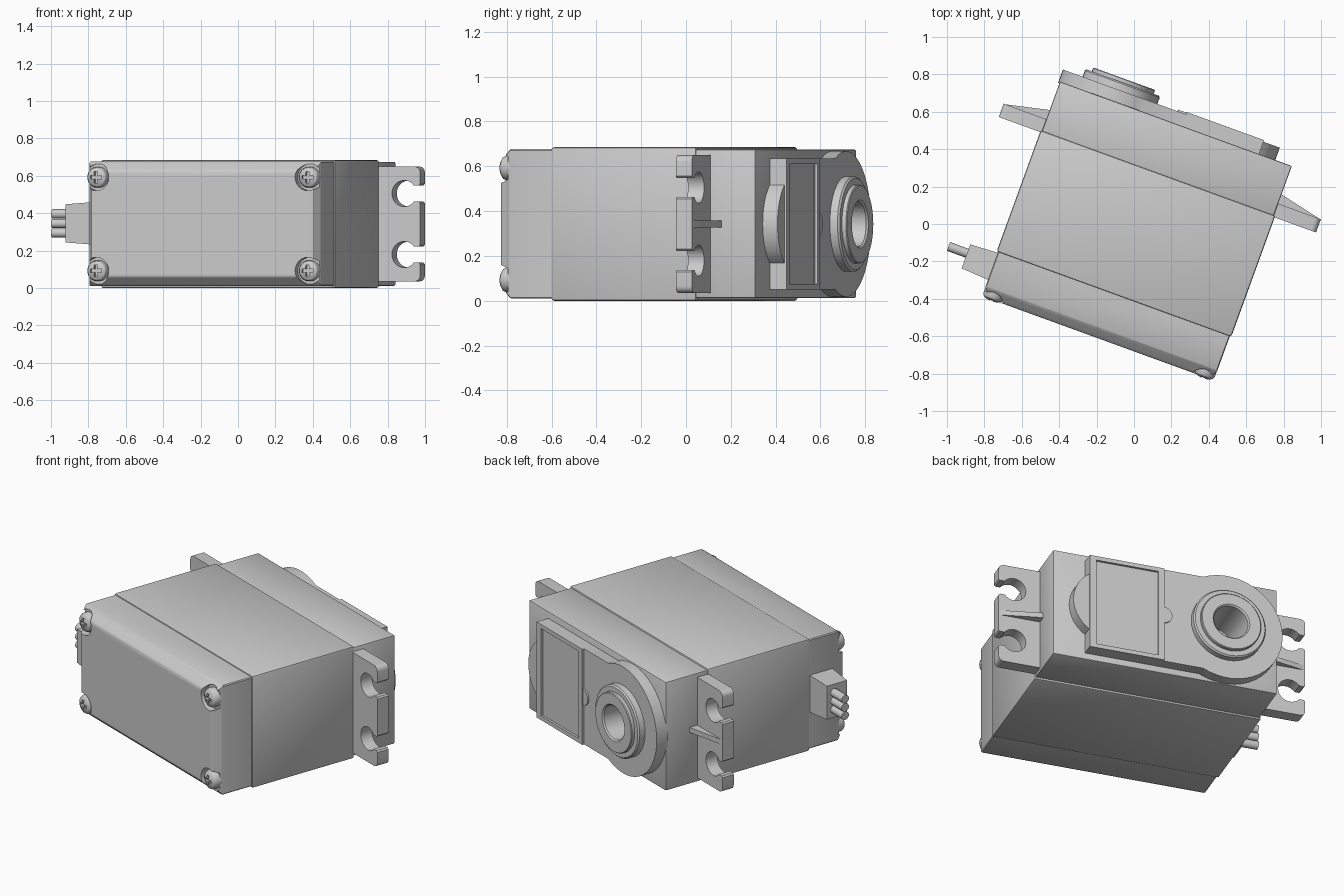
import bpy, bmesh, math
from mathutils import Matrix, Vector

if "Cube" in bpy.data.objects:
    bpy.data.objects.remove(bpy.data.objects["Cube"])

# Built in local axes (x = length, y = shaft axis, z up), turned 20 degrees at the end
UC, ZC = 0.0275, 0.3425
SX, BOSS_R = -0.315, 0.325          # output shaft position, big disc radius
parts, cutters = [], []


def finish(name, bm, cutter=False):
    bmesh.ops.remove_doubles(bm, verts=bm.verts, dist=1e-5)
    bmesh.ops.recalc_face_normals(bm, faces=bm.faces)
    me = bpy.data.meshes.new(name)
    bm.to_mesh(me)
    bm.free()
    ob = bpy.data.objects.new(name, me)
    bpy.context.collection.objects.link(ob)
    ob.hide_render = cutter
    (cutters if cutter else parts).append(ob)
    return ob


def loft(name, rings, cutter=False):
    """Skin a list of equal-length vertex rings and cap both ends."""
    bm = bmesh.new()
    vs = [[bm.verts.new(p) for p in r] for r in rings]
    n = len(vs[0])
    for a, b in zip(vs, vs[1:]):
        for i in range(n):
            bm.faces.new((a[i], a[(i + 1) % n], b[(i + 1) % n], b[i]))
    bm.faces.new(vs[0])
    bm.faces.new(vs[-1])
    return finish(name, bm, cutter)


def prism(name, pts, y0, y1, cutter=False):
    return loft(name, [[(u, y, z) for u, z in pts] for y in (y0, y1)], cutter)


def rect(u0, u1, z0, z1):
    return [(u0, z0), (u1, z0), (u1, z1), (u0, z1)]


def arc(cu, cz, r, a0, a1, n):
    return [(cu + r * math.cos(math.radians(a0 + (a1 - a0) * i / n)),
             cz + r * math.sin(math.radians(a0 + (a1 - a0) * i / n))) for i in range(n + 1)]


def circle(cu, cz, r, n):
    return arc(cu, cz, r, 0, 360, n)[:-1]


def lathe(name, profile, cu, cz, n):
    bm = bmesh.new()
    vs = [bm.verts.new((cu + r, y, cz)) for r, y in profile]
    es = [bm.edges.new(p) for p in zip(vs, vs[1:])]
    bmesh.ops.spin(bm, geom=vs + es, cent=(cu, 0, cz), axis=(0, 1, 0),
                   angle=math.tau, steps=n, use_merge=False)
    return finish(name, bm)


def cut(ob, cutter):
    m = ob.modifiers.new("cut", 'BOOLEAN')
    m.object, m.operation, m.solver = cutter, 'DIFFERENCE', 'EXACT'


def bevel(ob, w, seg=2):
    m = ob.modifiers.new("bevel", 'BEVEL')
    m.width, m.segments, m.limit_method = w, seg, 'ANGLE'


# Three-piece case
middle = prism("middle_case", rect(-0.64, 0.695, 0.0, 0.685), -0.39, 0.30)
bevel(middle, 0.012)
upper = prism("upper_case", rect(-0.632, 0.687, 0.012, 0.675), 0.28, 0.58)
bevel(upper, 0.008)
sections = [(-0.37, 0, 0), (-0.585, 0, 0), (-0.64, 0.03, 0.05)]
lid = loft("bottom_lid", [[(u, y, z) for u, z in rect(-0.632 + du, 0.687 - du, 0.01 + dz, 0.677 - dz)]
                          for y, du, dz in sections])
bevel(lid, 0.005, 1)

# Cross-head screws in corner pockets
for i, su in enumerate((-1, 1)):
    for j, sz in enumerate((-1, 1)):
        u, z = UC + su * 0.602, ZC + sz * 0.25
        cut(lid, prism("pocket_cutter", circle(u, z, 0.072, 24), -0.7, -0.597, True))
        screw = lathe(f"screw_{i}{j}", [(0, -0.58), (0.056, -0.58), (0.056, -0.622), (0.05, -0.634),
                                        (0.036, -0.643), (0.018, -0.648), (0, -0.649)], u, z, 24)
        a, b = 0.009, 0.031
        quarter = [(b, -a), (b, a), (a, a)]
        cross = []
        for k in range(4):
            c, s = round(math.cos(k * math.pi / 2)), round(math.sin(k * math.pi / 2))
            cross += [(u + c * p - s * q, z + s * p + c * q) for p, q in quarter]
        cut(screw, prism("cross_cutter", cross, -0.7, -0.625, True))

# Mounting flanges with open screw slots, plus stiffening ribs
half = [(0.93, 0.112), (0.922, 0.12)] + arc(0.84, 0.163, 0.07, -38, -322, 20)
half += [(0.922, 0.206), (0.93, 0.214)] + arc(0.90, 0.277, 0.03, 0, 90, 5) + [(0.66, 0.307)]
outline = [(u, ZC + d) for u, d in half] + [(u, ZC - d) for u, d in reversed(half)]
rib = [(0.66, 0.36), (0.66, 0.418), (0.69, 0.418), (0.92, 0.366), (0.92, 0.36)]
for side, s in (("right", 1), ("left", -1)):
    def flip(u):
        return UC + s * (u - UC)
    prism(f"flange_{side}", [(flip(u), z) for u, z in outline], 0.29, 0.366)
    loft(f"flange_rib_{side}", [[(flip(u), y, z) for u, y in rib] for z in (ZC - 0.015, ZC + 0.015)])

# Keyhole-shaped top plate and raised panel block
ang = math.degrees(math.asin(0.292 / BOSS_R))
keyhole = arc(SX, ZC, BOSS_R, ang, 360 - ang, 30) + [(0.1, ZC - 0.292), (0.1, ZC + 0.292)]
plate = prism("top_plate", keyhole, 0.57, 0.646)
block = prism("panel_block", rect(0.06, 0.5, ZC - 0.292, ZC + 0.292), 0.57, 0.659)
cut(block, prism("panel_cutter", rect(0.095, 0.46, ZC - 0.267, ZC + 0.267), 0.645, 0.7, True))
prism("panel_tab", arc(0.062, ZC, 0.05, 90, 270, 12), 0.6, 0.655)
r = 0.211
ha = math.degrees(math.asin(0.175 / r))
prism("end_bump", arc(0.593 - r, ZC, r, -ha, ha, 14) + [(0.48, ZC + 0.175), (0.48, ZC - 0.175)], 0.57, 0.65)

# Output collar with deep bore
lathe("output_collar", [(0, 0.44), (0.1, 0.44), (0.1, 0.704), (0.108, 0.712), (0.172, 0.712), (0.176, 0.708),
                        (0.176, 0.69), (0.205, 0.69), (0.213, 0.682), (0.213, 0.43), (0, 0.43)], SX, ZC, 40)
bore = prism("bore_cutter", circle(SX, ZC, 0.15, 32), 0.435, 0.8, True)
cut(upper, bore)
cut(plate, bore)

# Cable grommet and three wires
loft("cable_grommet", [[(x, y, z) for y, z in rect(*b)] for x, b in (
    (-0.62, (-0.548, -0.393, 0.232, 0.46)), (-0.785, (-0.538, -0.402, 0.244, 0.448)))])
for k in (-1, 0, 1):
    loft(f"wire_{k + 2}", [[(x, y, z) for y, z in circle(-0.452, ZC + 0.003 + k * 0.051, 0.025, 16)]
                           for x in (-0.77, -0.891)])

# Bake modifiers, turn the whole assembly, set shading
dg = bpy.context.evaluated_depsgraph_get()
turn = Matrix.Rotation(math.radians(-20), 4, 'Z')
baked = [bpy.data.meshes.new_from_object(ob.evaluated_get(dg)) for ob in parts]
bpy.ops.object.select_all(action='DESELECT')
for ob, me in zip(parts, baked):
    ob.modifiers.clear()
    ob.data = me
    me.transform(turn)
    ob.select_set(True)
for c in cutters:
    bpy.data.objects.remove(c)
bpy.context.view_layer.objects.active = parts[0]
bpy.ops.object.shade_smooth_by_angle(angle=math.radians(30))
